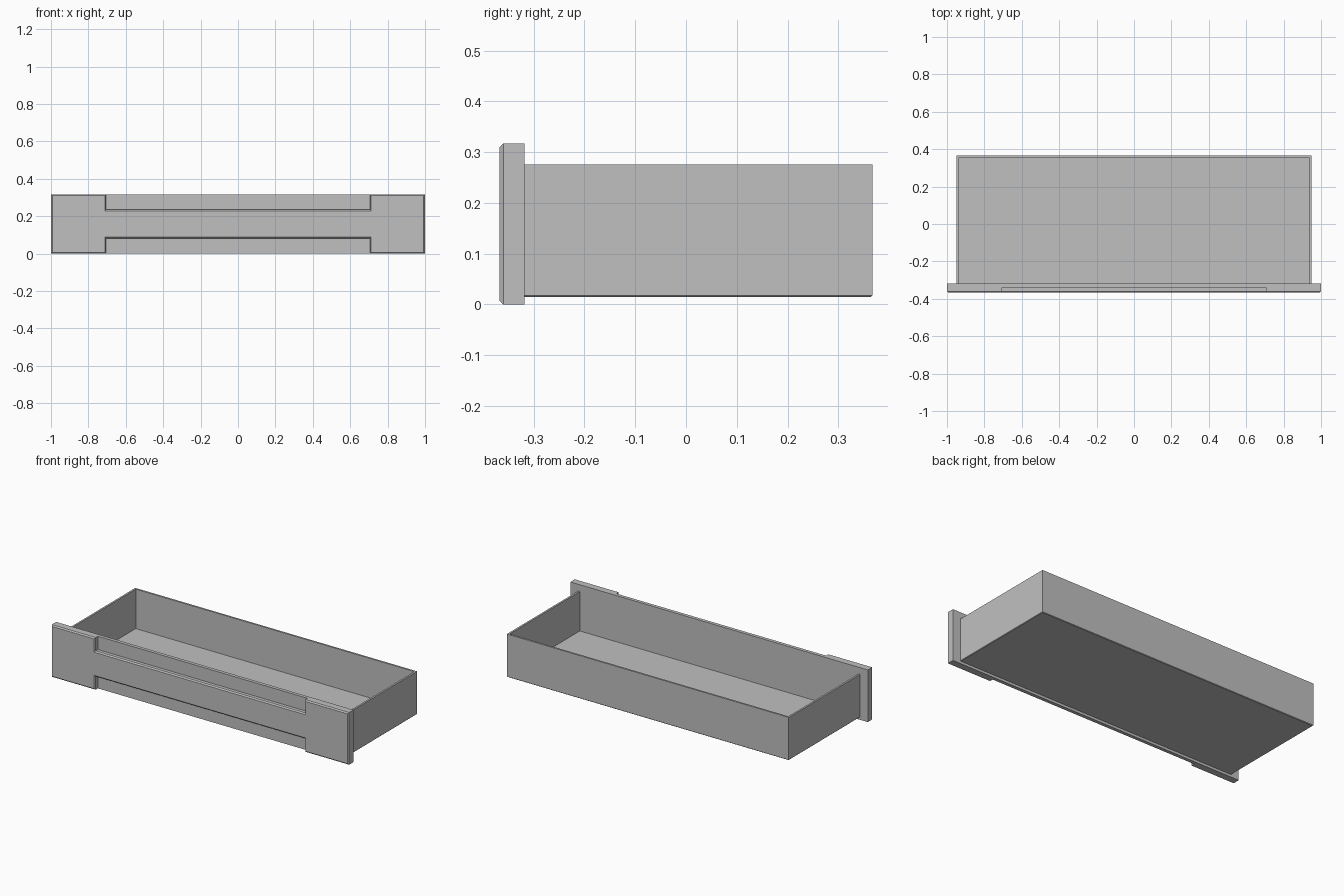
import bpy
import bmesh

cube = bpy.data.objects.get("Cube")
if cube:
    bpy.data.objects.remove(cube, do_unlink=True)

# Single flat grey
grey = bpy.data.materials.new("plain_grey")
grey.use_nodes = True
COLOUR = (0.53, 0.53, 0.53, 1)
grey.diffuse_color = COLOUR
grey.node_tree.nodes["Principled BSDF"].inputs["Base Color"].default_value = COLOUR


def finish(name, bm):
    bmesh.ops.recalc_face_normals(bm, faces=bm.faces[:])
    mesh = bpy.data.meshes.new(name)
    bm.to_mesh(mesh)
    bm.free()
    mesh.materials.append(grey)
    obj = bpy.data.objects.new(name, mesh)
    bpy.context.collection.objects.link(obj)
    return obj


def box(low, high):
    bm = bmesh.new()
    bmesh.ops.create_cube(bm, size=1)
    for v in bm.verts:
        for i in range(3):
            v.co[i] = low[i] if v.co[i] < 0 else high[i]
    return bm


FRONT, RECESS, BACK = -0.367, -0.339, -0.318
TOP, HALF_GRIP = 0.317, 0.705
BAND_LOW, BAND_HIGH = 0.081, 0.236

# Backing board of the drawer front
finish("front_board", box((-1, RECESS, 0), (1, BACK, TOP)))

# Raised face: two full-height ends joined by a central band
right_half = [(HALF_GRIP, BAND_LOW), (HALF_GRIP, 0), (1, 0),
              (1, TOP), (HALF_GRIP, TOP), (HALF_GRIP, BAND_HIGH)]
outline = right_half + [(-x, z) for x, z in reversed(right_half)]
bm = bmesh.new()
face = bm.faces.new([bm.verts.new((x, RECESS, z)) for x, z in outline])
extruded = bmesh.ops.extrude_face_region(bm, geom=[face])
for v in extruded["geom"]:
    if isinstance(v, bmesh.types.BMVert):
        v.co.y = FRONT
bm.faces.ensure_lookup_table()
for f in [f for f in bm.faces if all(v.co.y == RECESS for v in f.verts)]:
    bm.faces.remove(f)
rim = [e for e in bm.edges if all(v.co.y < RECESS - 0.01 for v in e.verts)]
bmesh.ops.bevel(bm, geom=rim, offset=0.007, segments=1, affect='EDGES')
finish("raised_face", bm)

# Open tray: inset the top, then sink it to form walls and floor
WALL, FLOOR, RIM = 0.016, 0.036, 0.276
bm = box((-0.948, BACK - WALL, 0.015), (0.948, 0.367, RIM))
bm.normal_update()
bottom = min(bm.faces, key=lambda f: f.normal.z)
bmesh.ops.bevel(bm, geom=list(bottom.edges), offset=0.003, segments=1,
                affect='EDGES')
bm.normal_update()
top = max(bm.faces, key=lambda f: f.normal.z)
bmesh.ops.inset_region(bm, faces=[top], thickness=WALL)
sunk = bmesh.ops.extrude_face_region(bm, geom=[top])
for v in sunk["geom"]:
    if isinstance(v, bmesh.types.BMVert):
        v.co.z = FLOOR
if top.is_valid:
    bmesh.ops.delete(bm, geom=[top], context='FACES_ONLY')
finish("drawer_tray", bm)
